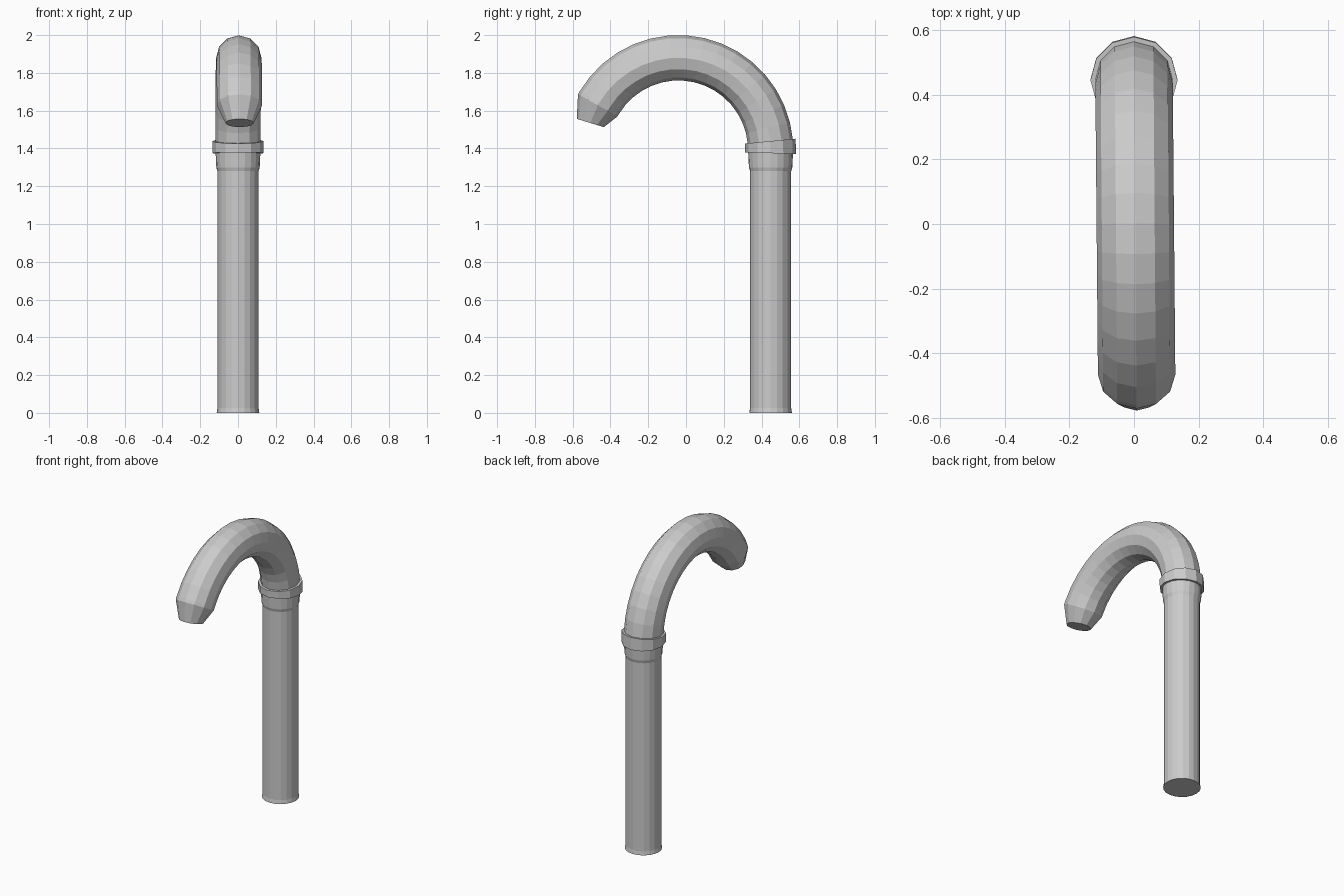
import bpy, bmesh
from math import sin, cos, radians, tau
from mathutils import Vector

if "Cube" in bpy.data.objects:
    bpy.data.objects.remove(bpy.data.objects["Cube"])

ARC_Y, ARC_Z, ARC_R = -0.04, 1.392, 0.488   # bend of the hook, in the YZ plane


def loft(name, rings, sides):
    """Skin capped rings given as (centre, radial axis, side axis, radius)."""
    bm = bmesh.new()
    loops = []
    for c, u, v, r in rings:
        loops.append([bm.verts.new(c + r * (cos(tau * i / sides) * u + sin(tau * i / sides) * v))
                      for i in range(sides)])
    for a, b in zip(loops, loops[1:]):
        for i in range(sides):
            j = (i + 1) % sides
            bm.faces.new((a[i], a[j], b[j], b[i]))
    bm.faces.new(loops[0][::-1])
    bm.faces.new(loops[-1])
    bmesh.ops.recalc_face_normals(bm, faces=bm.faces)
    mesh = bpy.data.meshes.new(name)
    bm.to_mesh(mesh)
    bm.free()
    obj = bpy.data.objects.new(name, mesh)
    bpy.context.collection.objects.link(obj)
    return obj


def shaft_ring(z, r):
    return Vector((0, 0.448, z)), Vector((0, 1, 0)), Vector((1, 0, 0)), r


def bend_ring(angle, r):
    a = radians(angle)
    u = Vector((0, cos(a), sin(a)))
    c = Vector((0, ARC_Y, ARC_Z)) + ARC_R * u
    c.x = 0.008 * (0.45 - c.y) / 0.9          # handle leans slightly sideways
    return c, u, Vector((1, 0, 0)), r


# Straight shaft with a small foot flare and a wider socket at the top
loft("shaft", [shaft_ring(z, r) for z, r in
               [(0, 0.113), (0.025, 0.109), (1.28, 0.109), (1.30, 0.115), (1.385, 0.119)]], 20)

# Collar band, its top edge tilted to follow the bend
loft("collar", [bend_ring(a, r) for a, r in
                [(-2, 0.115), (-2, 0.135), (5.5, 0.135), (5.5, 0.115)]], 12)

# Curved handle tapering to a blunt tip
profile = [(-1, 0.12), (5.5, 0.12)] + [(a, 0.12) for a in range(14, 150, 9)]
profile += [(151, 0.12), (163, 0.075)]
loft("hook_handle", [bend_ring(a, r) for a, r in profile], 12)
